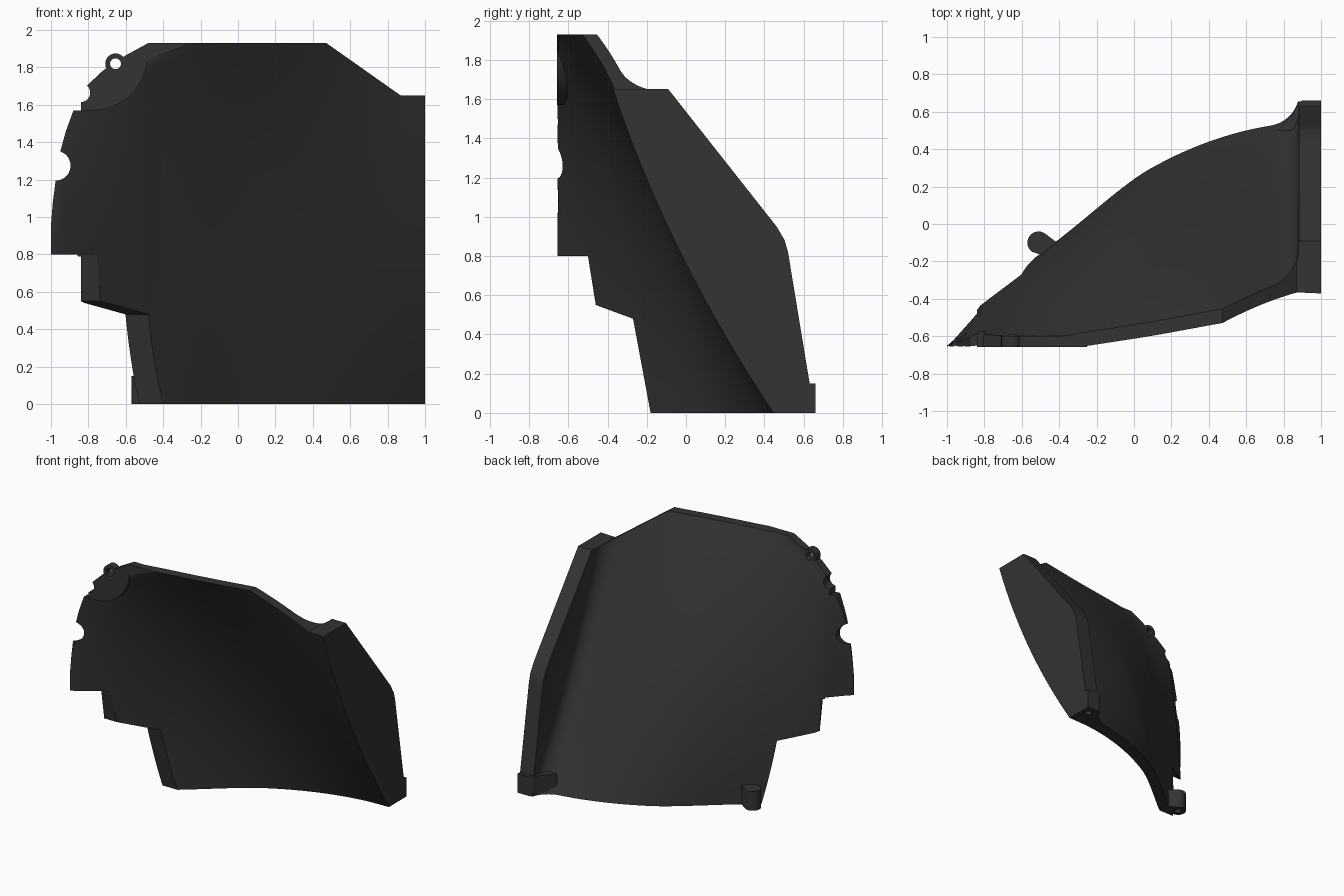
import bpy, bmesh, math
from mathutils import Vector

cube = bpy.data.objects.get("Cube")
if cube:
    bpy.data.objects.remove(cube, do_unlink=True)

mat = bpy.data.materials.new("charcoal plastic")
mat.use_nodes = True
COLOUR = (0.033, 0.033, 0.033, 1)
mat.diffuse_color = COLOUR
bsdf = mat.node_tree.nodes["Principled BSDF"]
bsdf.inputs["Base Color"].default_value = COLOUR
bsdf.inputs["Roughness"].default_value = 0.7


def finish(name, bm):
    bmesh.ops.recalc_face_normals(bm, faces=bm.faces)
    mesh = bpy.data.meshes.new(name)
    bm.to_mesh(mesh)
    bm.free()
    mesh.materials.append(mat)
    ob = bpy.data.objects.new(name, mesh)
    bpy.context.collection.objects.link(ob)
    return ob


def prism(name, points, axis, lo, hi):
    """Extrude a 2D outline along one axis."""
    bm = bmesh.new()

    def place(p, d):
        c = list(p)
        c.insert(axis, d)
        return bm.verts.new(c)

    face = bm.faces.new([place(p, lo) for p in points])
    out = bmesh.ops.extrude_face_region(bm, geom=[face])
    move = Vector((0, 0, 0))
    move[axis] = hi - lo
    bmesh.ops.translate(bm, vec=move, verts=[v for v in out["geom"] if isinstance(v, bmesh.types.BMVert)])
    return finish(name, bm)


def arc(cx, cy, r, a0, a1, n=16):
    angles = [math.radians(a0 + (a1 - a0) * i / n) for i in range(n + 1)]
    return [(cx + r * math.cos(a), cy + r * math.sin(a)) for a in angles]


def select(ob):
    bpy.ops.object.select_all(action="DESELECT")
    ob.select_set(True)
    bpy.context.view_layer.objects.active = ob


def cut(ob, cutter, operation="DIFFERENCE"):
    cutter.hide_render = True
    mod = ob.modifiers.new("cut", "BOOLEAN")
    mod.operation, mod.solver, mod.object = operation, "EXACT", cutter
    select(ob)
    bpy.ops.object.modifier_apply(modifier=mod.name)
    bpy.data.objects.remove(cutter, do_unlink=True)


def smooth(ob, degrees=28):
    select(ob)
    bpy.ops.object.shade_smooth_by_angle(angle=math.radians(degrees))


def sample(pts, x, curved=True):
    """Value of a curve through pts at x."""
    i = 0
    while i < len(pts) - 2 and x > pts[i + 1][0]:
        i += 1
    (x0, y0), (x1, y1) = pts[i], pts[i + 1]
    t = (x - x0) / (x1 - x0)
    if not curved:
        return y0 + (y1 - y0) * t

    def slope(j):
        a, b = pts[max(j - 1, 0)], pts[min(j + 1, len(pts) - 1)]
        return (b[1] - a[1]) / (b[0] - a[0])

    m0, m1 = slope(i) * (x1 - x0), slope(i + 1) * (x1 - x0)
    return (y0 * (1 + 2 * t) * (1 - t) ** 2 + m0 * t * (1 - t) ** 2
            + y1 * t * t * (3 - 2 * t) - m1 * t * t * (1 - t))


# Curves that define the scooped panel
HEIGHT, FLANGE_X, FILLET, FRONT = 1.93, 0.88, 0.15, -.655
bottom_curve = [(-1, -.65), (-.73, -.435), (-.38, -.165), (0, .14), (.2, .255), (.4, .34), (.6, .4), (.8, .435), (1, .445)]
top_curve = [(-1, -.71), (-.6, -.71), (-.27, -.655), (.1, -.597), (.47, -.53), (.87, -.465), (1, -.455)]
flange_back = [(0, .655), (.82, .52), (.88, .503), (.95, .462), (1.65, -.09), (HEIGHT, -.31)]


def scoop(x, z):
    s = z / HEIGHT
    bow = max(-1, x - 0.58)
    g = s * (1 + bow * (1 - s))
    return sample(bottom_curve, x) * (1 - g) + sample(top_curve, x) * g


def front_y(x, z):
    return max(FRONT, scoop(x, z))


def back_y(x, z):
    taper = min(1, max(.06, (x + 1) / .18))
    thick = .075 + .025 * (1 - z / HEIGHT) ** 2
    y = max(scoop(x, z) + thick * taper, front_y(x, z) + .055 * taper)
    edge = sample(flange_back, z, False)
    if x > FLANGE_X:
        return edge
    u = max(0, (x - FLANGE_X + FILLET) / FILLET)
    return max(y, min(edge, y + FILLET * (1 - math.sqrt(max(0, 1 - u * u)))))


# Panel slab: front and back skins joined round the border
start = FLANGE_X - FILLET
xs = [-1 + (start + 1) * i / 48 for i in range(49)]
xs += [start + FILLET * math.sin(math.radians(a)) for a in range(10, 91, 10)]
xs += [FLANGE_X + .001, 1]
zs = sorted([HEIGHT * i / 48 for i in range(49)] + [.82, .88, .95])
bm = bmesh.new()
skins = [[[bm.verts.new((x, f(x, z), z)) for z in zs] for x in xs] for f in (front_y, back_y)]
nx, nz = len(xs), len(zs)
for skin in skins:
    for i in range(nx - 1):
        for j in range(nz - 1):
            bm.faces.new((skin[i][j], skin[i + 1][j], skin[i + 1][j + 1], skin[i][j + 1]))
rim = [(i, 0) for i in range(nx - 1)] + [(nx - 1, j) for j in range(nz - 1)]
rim += [(i, nz - 1) for i in range(nx - 1, 0, -1)] + [(0, j) for j in range(nz - 1, 0, -1)]
for (a, b), (c, d) in zip(rim, rim[1:] + rim[:1]):
    bm.faces.new((skins[0][a][b], skins[0][c][d], skins[1][c][d], skins[1][a][b]))
panel = finish("curved_panel", bm)

# Trim to the front outline with its two round notches, then to the stepped side outline
corner = [(-.48, 1.93), (-.6, 1.865), (-.72, 1.785), (-.8, 1.71)]
corner += arc(-.84, 1.665, .05, 48, -90) + [(-.84, 1.57)]
left_edge = [(-.88, 1.57), (-.92, 1.46), (-.95, 1.352)]
left_edge += arc(-.975, 1.275, .08, 72, -90)
left_edge += [(-.99, 1.08), (-1.002, .93), (-1.01, .79), (-.84, .79)]
outline = [(-.84, -.1), (1.1, -.1), (1.1, 1.65), (.87, 1.65), (.47, 1.932), (.46, 2.1), (-.47, 2.1)]
cut(panel, prism("front_trim", outline + corner + left_edge, 1, -1, 1), "INTERSECT")
steps = [(-.162, -.1), (-.27, .48), (-.46, .55), (-.5, .8), (-.8, .8), (-.8, 2.1), (1, 2.1), (1, -.1)]
cut(panel, prism("side_trim", steps, 0, -1.2, 1.2), "INTERSECT")

# Flat pad on the upper corner
pad_edge = arc(-.78, 1.865, .295, -95, -5) + [(-.25, 1.929)]
pad = prism("corner_pad", corner + pad_edge, 1, FRONT - .002, -.601)

# Ring eyelet on the pad
EYE = (-.655, 1.82)
eyelet = prism("ring_eyelet", arc(*EYE, .055, 0, 345, 23), 1, FRONT - .003, -.6)
for ob in (panel, pad, eyelet):
    cut(ob, prism("eye_hole", arc(*EYE, .029, 0, 345, 23), 1, -1, 0))

# Rounded lug behind the lower edge, with a blind hole underneath
lug = prism("lower_lug", arc(-.51, -.1, .06, 53, 233) + [(-.48, -.17), (-.41, -.1)], 2, 0, .15)
cut(lug, prism("lug_hole", arc(-.51, -.1, .025, 0, 345, 23), 2, -.1, .1))

# Foot block at the bottom of the flange, with a fin running into the panel
foot_shape = [(.77, .5), (1, .5), (1, .66), (.9, .66), (.875, .645), (.85, .59)]
foot = prism("flange_foot", foot_shape, 2, 0, .15)
for ob in (foot, panel):
    cut(ob, prism("foot_hole", arc(.94, .59, .025, 0, 345, 23), 2, -.1, .1))

for ob in (panel, pad, eyelet, lug, foot):
    smooth(ob)
